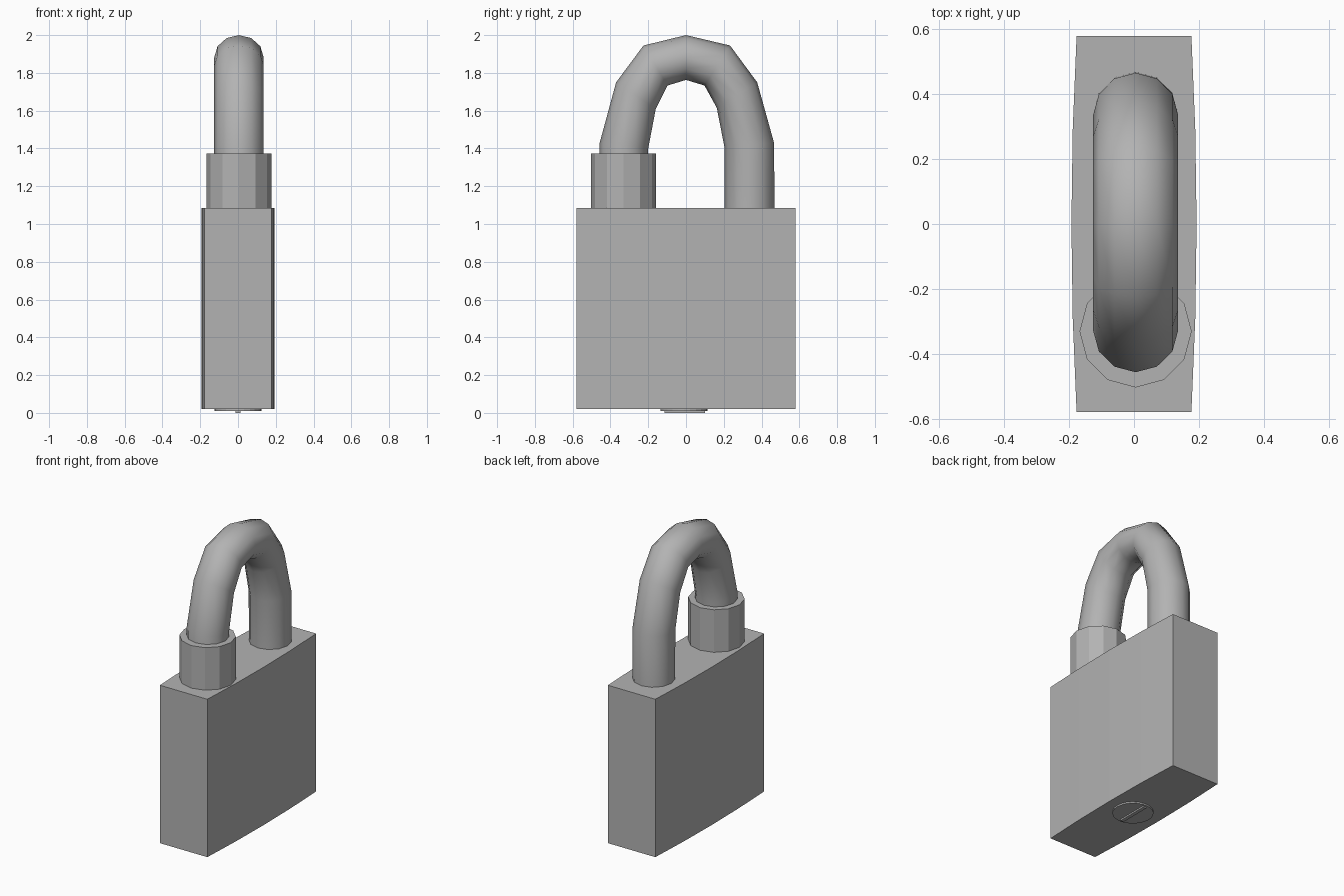
import bpy, bmesh, math
from mathutils import Vector

if "Cube" in bpy.data.objects:
    bpy.data.objects.remove(bpy.data.objects["Cube"])

# Dark grey metal shared by all parts
metal = bpy.data.materials.new("grey_metal")
metal.diffuse_color = (0.45, 0.45, 0.45, 1)
metal.use_nodes = True
metal.node_tree.nodes["Principled BSDF"].inputs["Base Color"].default_value = metal.diffuse_color


def make_object(name, rings, smooth=False):
    """Bridge a list of equal-length point rings and cap both ends."""
    bm = bmesh.new()
    loops = [[bm.verts.new(p) for p in ring] for ring in rings]
    n = len(loops[0])
    for a, b in zip(loops, loops[1:]):
        for i in range(n):
            j = (i + 1) % n
            bm.faces.new((a[i], a[j], b[j], b[i]))
    bm.faces.new(loops[0][::-1])
    bm.faces.new(loops[-1])
    bmesh.ops.recalc_face_normals(bm, faces=bm.faces)
    mesh = bpy.data.meshes.new(name)
    bm.to_mesh(mesh)
    bm.free()
    mesh.materials.append(metal)
    obj = bpy.data.objects.new(name, mesh)
    bpy.context.collection.objects.link(obj)
    if smooth:
        bpy.context.view_layer.objects.active = obj
        obj.select_set(True)
        bpy.ops.object.shade_smooth_by_angle(angle=math.radians(50))
        obj.select_set(False)
    return obj


def prism(name, outline, z0, z1):
    return make_object(name, [[(x, y, z) for x, y in outline] for z in (z0, z1)])


def circle(cx, cy, r, n):
    return [(cx + r * math.sin(2 * math.pi * i / n),
             cy - r * math.cos(2 * math.pi * i / n)) for i in range(n)]


# Body with gently bowed broad faces
ys = [-0.58 + 1.16 * i / 4 for i in range(5)]
side = [(0.193 - 0.016 * (y / 0.58) ** 2, y) for y in ys]
prism("lock_body", side + [(-x, y) for x, y in reversed(side)], 0.02, 1.085)

# Collar around the front leg of the shackle
prism("shackle_collar", circle(0.005, -0.331, 0.173, 12), 1.06, 1.372)

# Shackle: (outer y, outer z, inner y, inner z) of each cross-section
sections = [
    (0.469, 1.05, 0.205, 1.05),
    (0.466, 1.43, 0.203, 1.41),
    (0.377, 1.75, 0.163, 1.615),
    (0.233, 1.945, 0.098, 1.733),
    (0.0, 2.0, 0.0, 1.763),
    (-0.225, 1.945, -0.098, 1.733),
    (-0.37, 1.75, -0.16, 1.61),
    (-0.457, 1.43, -0.2, 1.40),
    (-0.457, 1.25, -0.2, 1.25),
]
rings = []
for oy, oz, iy, iz in sections:
    outer, inner = Vector((0.005, oy, oz)), Vector((0.005, iy, iz))
    mid, half = (outer + inner) / 2, (outer - inner) / 2
    angles = [2 * math.pi * i / 12 for i in range(12)]
    rings.append([mid + half * math.cos(a) + Vector((0.131 * math.sin(a), 0, 0))
                  for a in angles])
make_object("shackle", rings, smooth=True)

# Key cylinder and key slot bar on the underside
prism("key_cylinder", circle(0, -0.01, 0.125, 24), 0.01, 0.03)
prism("key_slot", [(-0.012, -0.115), (0.012, -0.115), (0.012, 0.1), (-0.012, 0.1)],
      0.0, 0.02)
